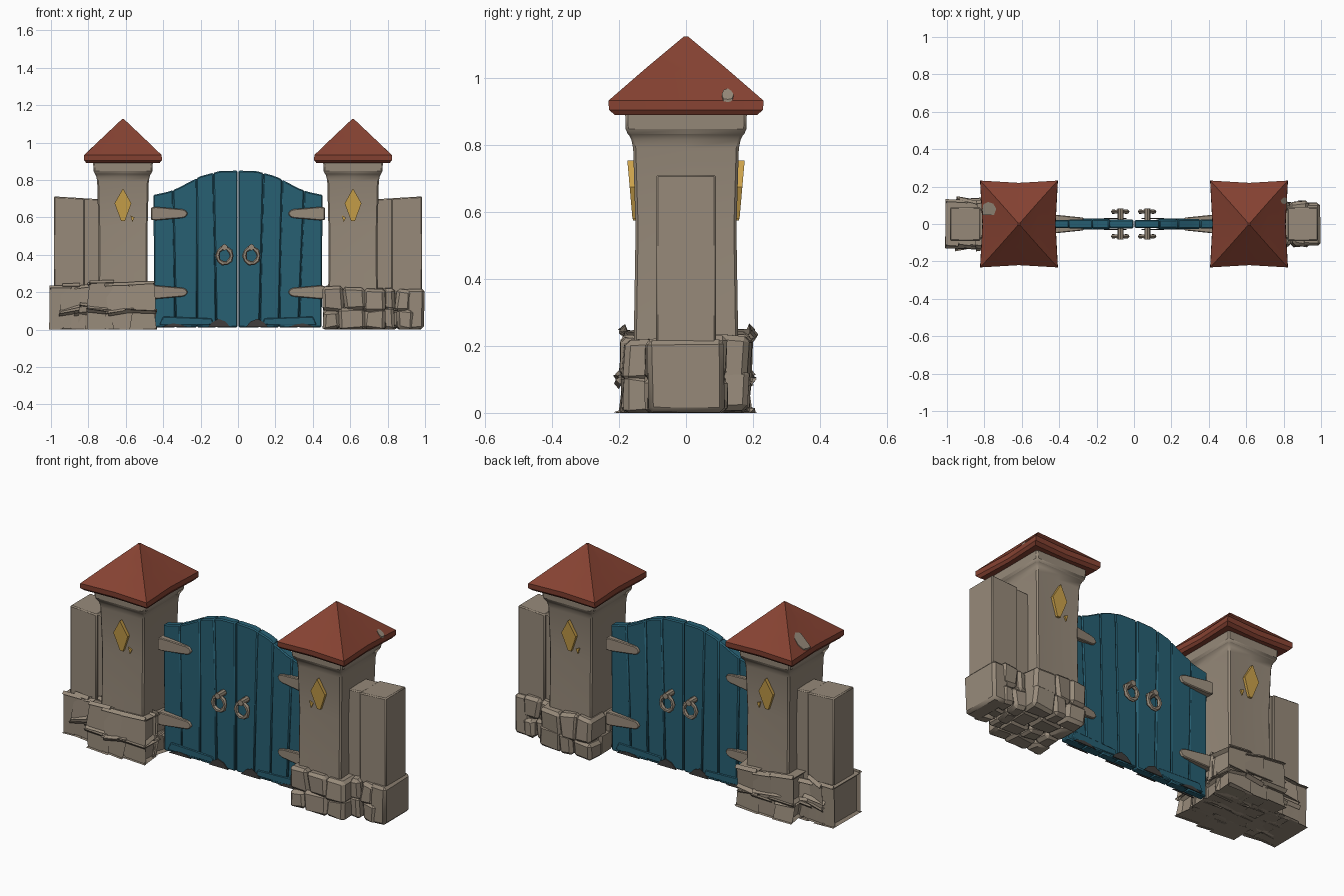
import bpy, bmesh, math, random
from mathutils import Vector, Matrix

random.seed(7)
cube = bpy.data.objects.get("Cube")
if cube:
    bpy.data.objects.remove(cube)


def material(name, r, g, b):
    m = bpy.data.materials.new(name)
    m.use_nodes = True
    m.diffuse_color = (r, g, b, 1)
    bsdf = m.node_tree.nodes["Principled BSDF"]
    bsdf.inputs["Base Color"].default_value = (r, g, b, 1)
    bsdf.inputs["Roughness"].default_value = 0.8
    return m


STONE = material("warm stone", 0.31, 0.255, 0.195)
ROOF = material("red roof", 0.24, 0.055, 0.032)
WOOD = material("blue wood", 0.02, 0.115, 0.17)
GOLD = material("gold", 0.6, 0.36, 0.07)
DARK = material("worn dark grey", 0.05, 0.048, 0.045)


def finish(name, bm, mat, bevel=0.0, angle=35):
    """Turn a bmesh into a named object with soft shading and worn edges."""
    bmesh.ops.recalc_face_normals(bm, faces=bm.faces)
    mesh = bpy.data.meshes.new(name)
    bm.to_mesh(mesh)
    bm.free()
    mesh.materials.append(mat)
    obj = bpy.data.objects.new(name, mesh)
    bpy.context.collection.objects.link(obj)
    bpy.ops.object.select_all(action="DESELECT")
    obj.select_set(True)
    bpy.context.view_layer.objects.active = obj
    bpy.ops.object.shade_smooth_by_angle(angle=math.radians(angle))
    if bevel:
        mod = obj.modifiers.new("worn edges", "BEVEL")
        mod.width = bevel
        mod.segments = 1
    return obj


def loft(bm, rings):
    """Join rings of points into a closed solid; returns the two caps."""
    rows = [[bm.verts.new(p) for p in ring] for ring in rings]
    n = len(rows[0])
    for a, b in zip(rows, rows[1:]):
        for i in range(n):
            j = (i + 1) % n
            bm.faces.new((a[i], a[j], b[j], b[i]))
    return bm.faces.new(rows[0]), bm.faces.new(rows[-1])


def square_ring(cx, z, hx, hy, bow=0.0):
    """Eight points: corners plus side middles pulled in by bow."""
    return [(cx + u * (hx - (bow if v == 0 else 0)),
             v * (hy - (bow if u == 0 else 0)), z)
            for u, v in ((-1, -1), (0, -1), (1, -1), (1, 0),
                         (1, 1), (0, 1), (-1, 1), (-1, 0))]


def prism(bm, outline, y0, y1):
    return loft(bm, [[(x, y, z) for x, z in outline] for y in (y0, y1)])


def block(bm, lo, hi, jitter=0.0, bevel=0.0):
    """A box, optionally roughened into a field stone."""
    lo, hi = Vector(lo), Vector(hi)
    size, mid = hi - lo, (lo + hi) / 2
    stone = bmesh.new()
    bmesh.ops.create_cube(stone, size=1)
    for v in stone.verts:
        v.co = mid + Vector([c * s + random.uniform(-jitter, jitter)
                             for c, s in zip(v.co, size)])
    if bevel:
        bmesh.ops.bevel(stone, geom=stone.edges[:], offset=bevel, segments=1,
                        affect="EDGES")
    for v in stone.verts:
        v.co.z = max(v.co.z, 0.0)
    tmp = bpy.data.meshes.new("stone_part")
    stone.to_mesh(tmp)
    stone.free()
    bm.from_mesh(tmp)
    bpy.data.meshes.remove(tmp)


def cuts(a, b, n, wobble):
    """Uneven divisions of a span."""
    step = (b - a) / n
    return [a] + [a + step * (i + random.uniform(-wobble, wobble))
                  for i in range(1, n)] + [b]


def rubble(bm, side, x0, x1, hy, nx, ny, top):
    """Two courses of irregular stones."""
    for z0, z1, shift in ((0.0, 0.11, 0), (0.1, top, 1)):
        ys = cuts(-hy, hy, ny - shift, 0.2)
        for ya, yb in zip(ys, ys[1:]):
            xs = cuts(x0, x1, nx, 0.25)
            for xa, xb in zip(xs, xs[1:]):
                end = z1 + random.uniform(-0.015, 0.012)
                block(bm, (side * xa, ya - 0.005, z0),
                      (side * xb, yb + 0.005, end), 0.011, 0.016)


# Pillars, walls and their ornaments on both sides
for side, label in ((1, "left"), (-1, "right")):
    cx = 0.615 * side

    # Pillar shaft with flared capital
    bm = bmesh.new()
    loft(bm, [square_ring(cx, *r) for r in (
        (0.03, 0.135, 0.158), (0.3, 0.132, 0.155, 0.004),
        (0.55, 0.132, 0.151, 0.006), (0.79, 0.138, 0.158, 0.002),
        (0.825, 0.143, 0.165), (0.84, 0.157, 0.18), (0.9, 0.16, 0.182))])
    finish(label + "_pillar", bm, STONE, 0.008)

    # Pyramid roof with bowed eaves
    bm = bmesh.new()
    loft(bm, [square_ring(cx, *r) for r in (
        (0.89, 0.195, 0.212, 0.008), (0.905, 0.208, 0.23, 0.012),
        (0.933, 0.207, 0.232, 0.012), (1.03, 0.106, 0.12, 0.008),
        (1.115, 0.016, 0.018, 0.002), (1.125, 0.006, 0.006))])
    finish(label + "_roof", bm, ROOF, 0, 20)

    # Rubble base under pillar and wall
    bm = bmesh.new()
    rubble(bm, side, 0.46, 0.785, 0.185, 3, 4, 0.235)
    rubble(bm, side, 0.77, 0.93, 0.115, 2, 3, 0.225)
    finish(label + "_base_stones", bm, STONE, 0, 30)
    bm = bmesh.new()
    block(bm, (side * 0.9, -0.115, 0.0), (side * 0.995, 0.115, 0.22), 0.004, 0.014)
    finish(label + "_end_stone", bm, STONE)

    # Side wall: outer slab and recessed inner slab
    for part, xa, xb, hy, za, zb in (("outer", 0.82, 0.985, 0.09, 0.702, 0.712),
                                     ("inner", 0.73, 0.83, 0.077, 0.697, 0.702)):
        bm = bmesh.new()
        prism(bm, [(side * xa, 0.1), (side * xb, 0.1), (side * xb, zb),
                   (side * xa, za)], -hy, hy)
        finish(f"{label}_wall_{part}", bm, STONE, 0.006)

    for face, where in ((-1, "front"), (1, "back")):
        # Gold diamond, leaning out at the top, with a small chip beside it
        bm = bmesh.new()
        _, cap = prism(bm, [(cx, 0.755), (cx + 0.045, 0.675), (cx + 0.01, 0.58),
                            (cx - 0.01, 0.58), (cx - 0.045, 0.675)],
                       face * 0.14, face * 0.16)
        for v in cap.verts:
            v.co.y += face * 0.015 * (v.co.z - 0.58) / 0.17
        bmesh.ops.poke(bm, faces=[cap], offset=0.004)
        finish(f"{label}_{where}_diamond", bm, GOLD, 0, 10)
        bm = bmesh.new()
        px = 0.565 * side
        prism(bm, [(px - 0.01, 0.61), (px, 0.575), (px + 0.012, 0.6)],
              face * 0.15, face * 0.158)
        finish(f"{label}_{where}_gold_chip", bm, GOLD)

        # Strap hinges, thicker towards the pillar
        for z, level in ((0.2, "lower"), (0.62, "upper")):
            bm = bmesh.new()
            outline = [(0.465, -0.033), (0.44, -0.036), (0.3, -0.024),
                       (0.28, -0.018), (0.268, 0.0), (0.28, 0.018),
                       (0.3, 0.024), (0.44, 0.036), (0.465, 0.033)]
            _, cap = prism(bm, [(side * x, z + h) for x, h in outline], 0, face * 0.034)
            for v in cap.verts:
                v.co.y += face * 0.02 * (abs(v.co.x) - 0.268) / 0.197
            finish(f"{label}_{where}_{level}_hinge", bm, STONE, 0.004)

        # Ring handle hung on a peg
        rx = 0.072 * side
        bm = bmesh.new()
        n, m = 10, 6
        grid = []
        for i in range(n):
            a = 2 * math.pi * i / n
            thick = 0.013 if i % 2 else 0.01
            grid.append([bm.verts.new((
                rx + math.cos(a) * (0.038 + thick * math.cos(b)),
                face * 0.066 + thick * math.sin(b),
                0.395 + math.sin(a) * (0.042 + thick * math.cos(b))))
                for b in (2 * math.pi * k / m for k in range(m))])
        for i in range(n):
            p, q = grid[i], grid[(i + 1) % n]
            for k in range(m):
                bm.faces.new((p[k], q[k], q[(k + 1) % m], p[(k + 1) % m]))
        bmesh.ops.create_cone(bm, cap_ends=True, segments=8, radius1=0.017,
                              radius2=0.017, depth=0.065, matrix=Matrix.Translation(
                                  (rx, face * 0.05, 0.44)) @ Matrix.Rotation(math.pi / 2, 4, "X"))
        finish(f"{label}_{where}_ring_handle", bm, STONE, 0, 40)

# Gate leaves: planks under an arched top
ARCH = [(0.0, 0.85), (0.1, 0.847), (0.2, 0.82), (0.33, 0.752), (0.38, 0.735), (0.46, 0.718)]


def arch(x):
    x = abs(x)
    for (xa, za), (xb, zb) in zip(ARCH, ARCH[1:]):
        if x <= xb:
            return za + (zb - za) * (x - xa) / (xb - xa)
    return ARCH[-1][1]


for side, label in ((1, "left"), (-1, "right")):
    bm = bmesh.new()
    low, high = cuts(0.002, 0.447, 4, 0.12), cuts(0.002, 0.452, 4, 0.2)
    for i in range(4):
        tops = [high[i + 1] + (high[i] - high[i + 1]) * t / 4 for t in range(5)]
        outline = [(low[i], 0.012), (low[i + 1], 0.012)] + [(x, arch(x)) for x in tops]
        depth = random.uniform(0.019, 0.026)
        prism(bm, [(side * x, z) for x, z in outline], -depth, depth)
    finish(label + "_gate_planks", bm, WOOD, 0.006)

    # Bottom rail and worn patches along the foot
    bm = bmesh.new()
    prism(bm, [(side * x, z) for x, z in ((0.13, 0.025), (0.42, 0.025), (0.4, 0.07), (0.14, 0.06))],
          -0.029, 0.029)
    finish(label + "_gate_rail", bm, WOOD, 0.004)
    bm = bmesh.new()
    for px, w, h in ((0.1, 0.06, 0.045), (0.34, 0.07, 0.02)):
        for face in (-1, 1):
            prism(bm, [(side * (px + u * w), 0.013 + t * h) for u, t in (
                (-1, 0), (1, 0), (0.7, 0.5), (0.1, 1), (-0.5, 0.7))],
                face * 0.026, face * 0.031)
    finish(label + "_worn_patches", bm, DARK)

# Bare stone patches on the roofs
for side, label, px, py, r in ((-1, "right", 0.165, 0.08, 0.042), (1, "left", 0.188, 0.125, 0.018)):
    bm = bmesh.new()
    rim = []
    for k in range(8):
        a = k * math.pi / 4
        s = r * random.uniform(0.75, 1.1)
        x = min(px + s * math.cos(a), 0.204)
        rim.append((side * (0.615 + x), py + s * math.sin(a), 0.935 + (0.205 - x) * 0.955))
    loft(bm, [[(x, y, z + d) for x, y, z in rim] for d in (-0.007, 0.001)])
    finish(label + "_roof_patch", bm, STONE)
